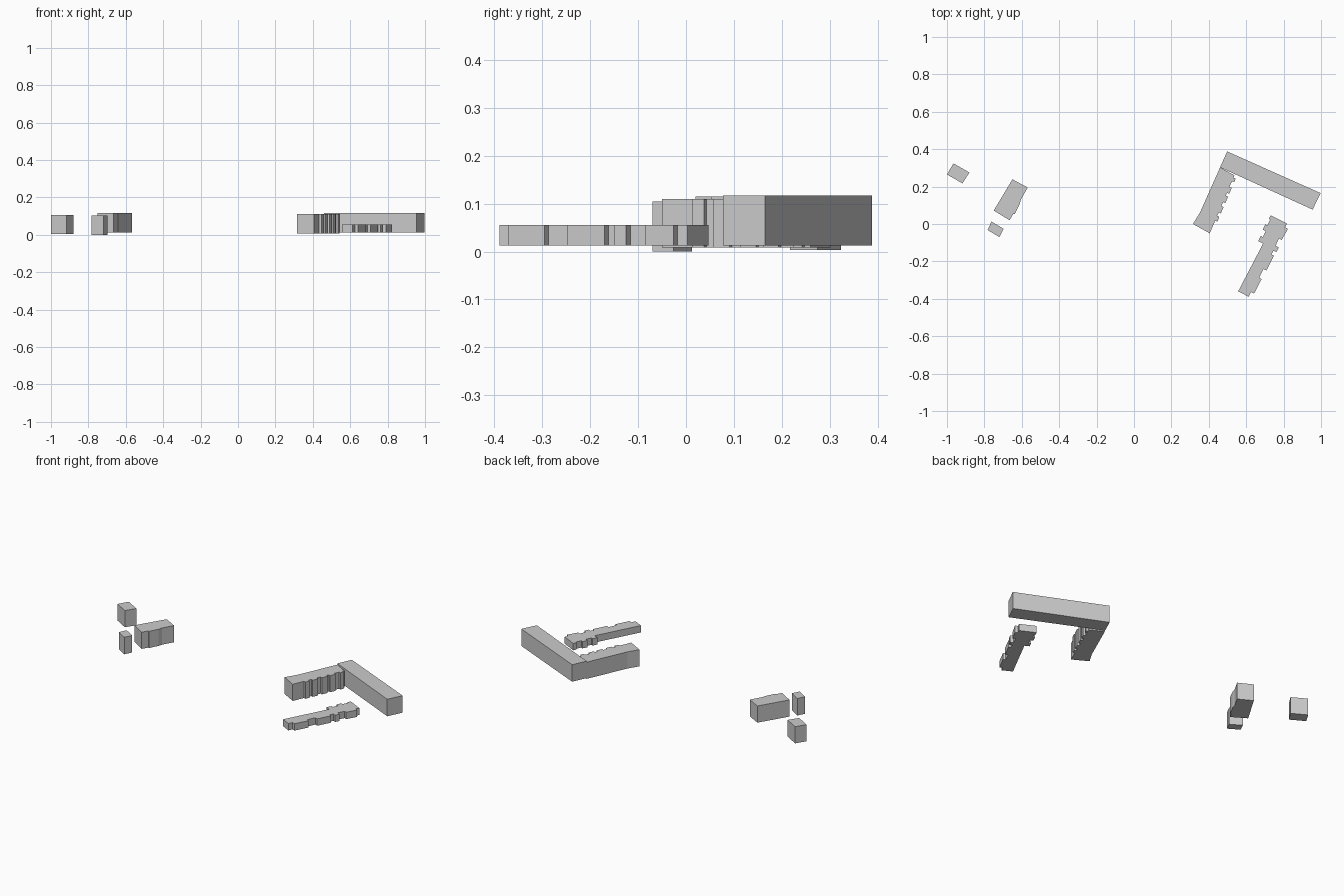
import bpy, bmesh

if "Cube" in bpy.data.objects:
    bpy.data.objects.remove(bpy.data.objects["Cube"])


def prism(name, outline, z0, z1):
    """Extrude a plan outline between two heights."""
    bm = bmesh.new()
    face = bm.faces.new([bm.verts.new((x, y, z0)) for x, y in outline])
    top = bmesh.ops.extrude_face_region(bm, geom=[face])["geom"]
    bmesh.ops.translate(bm, vec=(0, 0, z1 - z0),
                        verts=[v for v in top if isinstance(v, bmesh.types.BMVert)])
    bmesh.ops.recalc_face_normals(bm, faces=bm.faces)
    mesh = bpy.data.meshes.new(name)
    bm.to_mesh(mesh)
    bm.free()
    obj = bpy.data.objects.new(name, mesh)
    bpy.context.collection.objects.link(obj)
    return obj


def toothed_edge(a, b, teeth, depth):
    """Points from a to b with square bays projecting to the right."""
    dx, dy = b[0] - a[0], b[1] - a[1]
    n = (dx * dx + dy * dy) ** 0.5
    def at(t, d):
        return (a[0] + dx * t + dy / n * d, a[1] + dy * t - dx / n * d)
    pts = [a]
    for t0, t1 in teeth:
        pts += [at(t0, 0), at(t0, depth), at(t1, depth), at(t1, 0)]
    return pts + [b]


# Small sheds
prism("rear_shed", [(-1.0, .265), (-.917, .217), (-.88, .275), (-.965, .324)], .003, .105)
prism("front_shed", [(-.783, -.032), (-.72, -.07), (-.697, -.026), (-.762, .013)], 0, .104)

# Stepped house between the sheds
prism("stepped_house", [(-.75, .072), (-.665, .02), (-.645, .055), (-.639, .052),
                        (-.612, .105), (-.605, .13), (-.568, .195), (-.65, .239)], .013, .115)

# Long bar of the terrace
prism("terrace_bar", [(.498, .388), (.46, .303), (.955, .077), (.998, .165)], .013, .117)

# Side wing with bays on its inner face
bays = toothed_edge((.405, -.05), (.537, .26),
                    [(.22, .30), (.36, .47), (.54, .65), (.70, .80), (.90, .96)], .013)
prism("bay_wing", [(.315, .0), *bays, (.46, .302), (.353, .062)], .008, .11)

# Low row with irregular bays on both sides
prism("low_row", [
    (.557, -.36), (.613, -.389), (.625, -.364), (.642, -.372), (.682, -.295),
    (.670, -.287), (.692, -.24), (.708, -.248), (.748, -.17), (.735, -.162),
    (.745, -.143), (.762, -.15), (.774, -.125), (.757, -.116), (.775, -.078),
    (.79, -.085), (.823, -.026), (.808, -.018), (.818, .003), (.73, .047),
    (.721, .028), (.728, .024), (.713, -.008), (.702, -.002), (.688, -.03),
    (.704, -.038), (.689, -.07), (.678, -.064), (.664, -.092), (.690, -.105),
], .013, .055)
